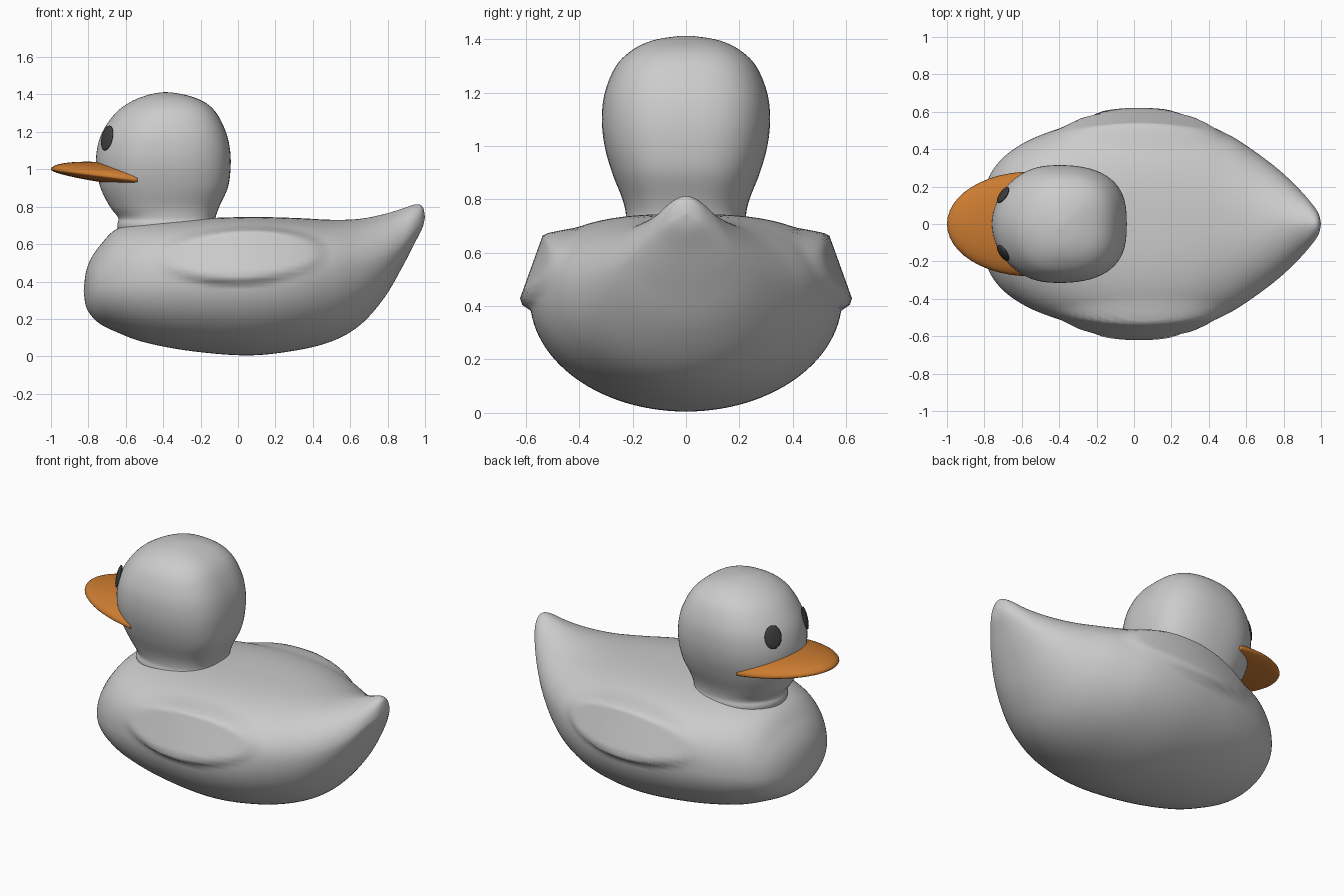
import bpy, bmesh, math
from mathutils import Vector

if "Cube" in bpy.data.objects:
    bpy.data.objects.remove(bpy.data.objects["Cube"])


def spline(rows, steps):
    """Catmull-Rom through rows of equal length."""
    out = []
    n = len(rows)
    for i in range(n - 1):
        p = [rows[max(0, min(n - 1, i + k))] for k in (-1, 0, 1, 2)]
        for s in range(steps):
            t = s / steps
            out.append([0.5 * (2 * b + (c - a) * t + (2 * a - 5 * b + 4 * c - d) * t * t
                               + (3 * b - a - 3 * c + d) * t ** 3)
                        for a, b, c, d in zip(*p)])
    out.append(list(rows[-1]))
    return out


def spow(v, e):
    return math.copysign(abs(v) ** e, v)


def finish(bm, name, mat=None):
    bmesh.ops.remove_doubles(bm, verts=bm.verts, dist=1e-5)
    bmesh.ops.recalc_face_normals(bm, faces=bm.faces)
    for f in bm.faces:
        f.smooth = True
    me = bpy.data.meshes.new(name)
    bm.to_mesh(me)
    bm.free()
    ob = bpy.data.objects.new(name, me)
    bpy.context.collection.objects.link(ob)
    if mat:
        me.materials.append(mat)
    return ob


def loft(rings, name, mat=None):
    bm = bmesh.new()
    vs = [[bm.verts.new(p) for p in r] for r in rings]
    for a, b in zip(vs, vs[1:]):
        for i in range(len(a)):
            j = (i + 1) % len(a)
            bm.faces.new((a[i], a[j], b[j], b[i]))
    for r in (vs[0], vs[-1]):
        bm.faces.new(r)
    return finish(bm, name, mat)


def material(name, col):
    m = bpy.data.materials.new(name)
    m.diffuse_color = (*col, 1)
    m.use_nodes = True
    m.node_tree.nodes["Principled BSDF"].inputs["Base Color"].default_value = m.diffuse_color
    return m


orange = material("orange", (0.6, 0.2, 0.03))
dark = material("dark_grey", (0.05, 0.05, 0.05))

# Body stations: x, bottom z, top z, widest z, half width, upper exponent
stations = [
    (-.825, .35, .35, .35, 0, 2), (-.815, .275, .44, .355, .11, 2),
    (-.79, .225, .515, .36, .215, 2), (-.74, .175, .59, .37, .31, 2.1),
    (-.65, .13, .68, .385, .395, 2.2), (-.5, .075, .72, .40, .475, 2.4),
    (-.25, .028, .735, .42, .55, 2.6), (.05, .005, .745, .43, .585, 2.7),
    (.3, .03, .74, .44, .56, 2.5), (.5, .08, .73, .46, .48, 2.2),
    (.65, .165, .735, .48, .385, 2.0), (.78, .31, .76, .53, .285, 1.8),
    (.88, .48, .79, .60, .19, 1.7), (.95, .615, .812, .68, .11, 1.8),
    (.987, .69, .80, .72, .055, 2), (1.0, .745, .745, .745, 0, 2)]


def wing(x, y, z):
    """Push the flank out to a sloping oval wing panel."""
    r = math.hypot((x - .02) / .43, (z - .54 - .04 * x) / .142)
    m = max(0, min(1, (1.1 - r) / .24))
    m = m * m * (3 - 2 * m)
    target = .625 - .36 * (z - .42) - .45 * (x - .04) ** 2
    return y + math.copysign(max(0, target - abs(y)) * m, y)


N = 112
rings = []
for x, zb, zt, zm, w, n in spline(stations, 7):
    ring = []
    for i in range(N):
        a = 2 * math.pi * i / N
        c, s = math.cos(a), math.sin(a)
        e = 2 / n if s > 0 else 1
        z = zm + spow(s, e) * ((zt - zm) if s > 0 else (zm - zb))
        y = max(w, 0) * spow(c, e)
        if abs(y) > .25:
            y = wing(x, y, z)
        ring.append((x, y, z))
    rings.append(ring)
loft(rings, "body")

# Head and neck rings: z, front x, back x, half width
head = [(.62, -.63, -.12, .22), (.70, -.645, -.115, .23), (.74, -.64, -.12, .225),
        (.80, -.685, -.10, .238), (.90, -.735, -.055, .277), (1.0, -.757, -.04, .305),
        (1.1, -.755, -.042, .315), (1.2, -.725, -.065, .304), (1.3, -.655, -.115, .262),
        (1.36, -.575, -.18, .20), (1.395, -.49, -.27, .125), (1.41, -.42, -.35, .04),
        (1.412, -.39, -.39, 0)]
rings = []
for z, xf, xb, w in spline(head, 5):
    ring = []
    xc = (xf + xb) / 2
    for i in range(64):
        a = 2 * math.pi * i / 64
        c, s = math.cos(a), math.sin(a)
        n = 2.35 + .35 * c
        ring.append((xc + (xb - xf) / 2 * spow(c, 2 / n), w * spow(s, 2 / n), z))
    rings.append(ring)
loft(rings, "head")

# Bill: flattened ellipsoid, rim rising to the tip, back end buried in the head
bm = bmesh.new()
bmesh.ops.create_uvsphere(bm, u_segments=48, v_segments=24, radius=1)
for v in bm.verts:
    x = min(v.co.x, .03)
    v.co = Vector((-.55 + .45 * x, .28 * v.co.y,
                   .943 - .056 * x + v.co.z * (.08 if v.co.z > 0 else .038)))
finish(bm, "bill", orange)

# Eyes: thin ovals lying on the head
for side, name in ((1, "eye_left"), (-1, "eye_right")):
    bm = bmesh.new()
    bmesh.ops.create_uvsphere(bm, u_segments=32, v_segments=16, radius=1)
    for v in bm.verts:
        v.co = Vector((v.co.x * .05, v.co.y * .068, v.co.z * .014))
    ob = finish(bm, name, dark)
    ob.location = (-.70, side * .155, 1.167)
    ob.rotation_euler = Vector((-.80, side * .55, .22)).to_track_quat('Z', 'Y').to_euler()
